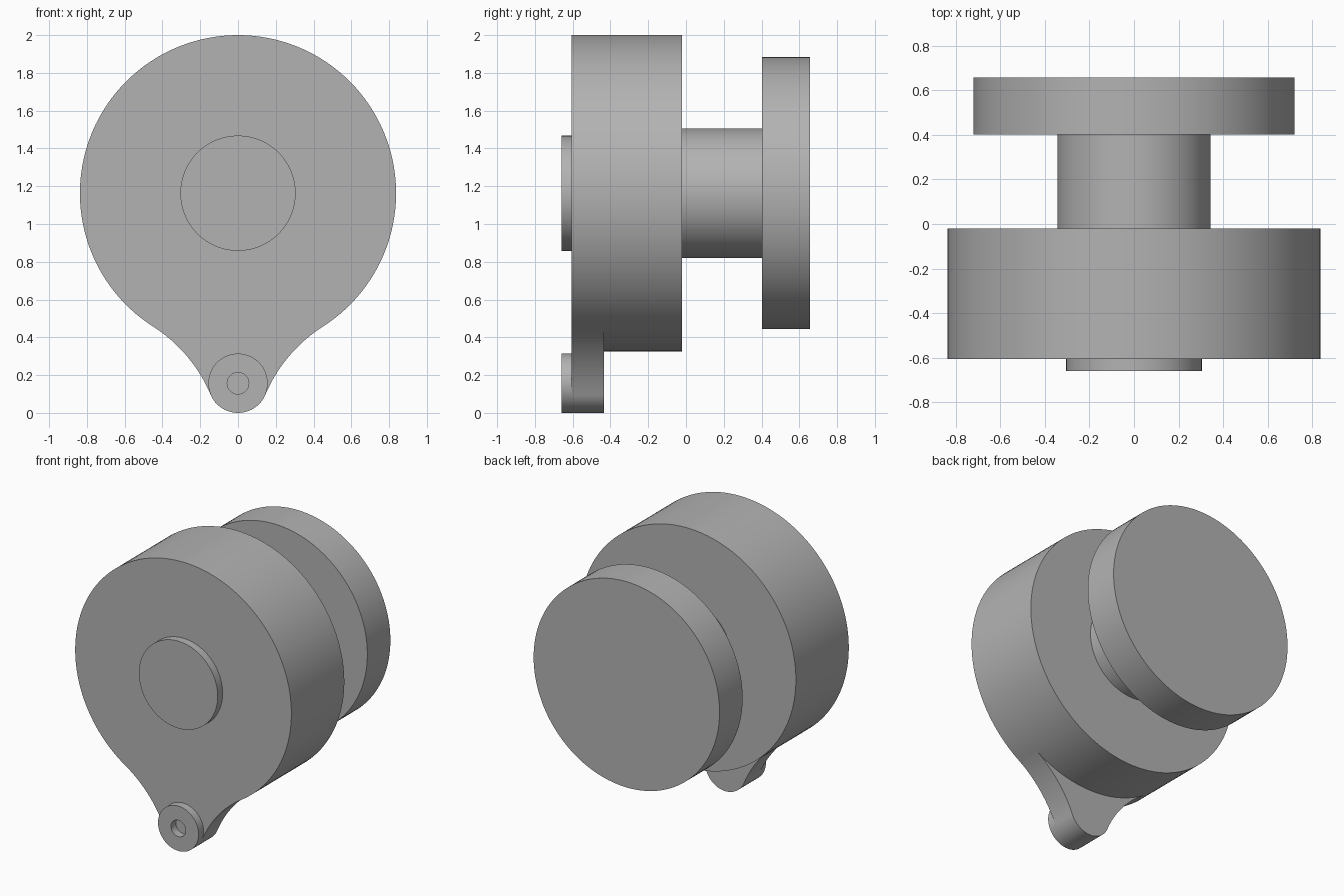
import bpy
import bmesh
from math import atan2, cos, sin, pi, radians

cube = bpy.data.objects.get("Cube")
if cube:
    bpy.data.objects.remove(cube)

grey = bpy.data.materials.new("plain grey")
grey.use_nodes = True
colour = (0.45, 0.45, 0.45, 1)
grey.diffuse_color = colour
grey.node_tree.nodes["Principled BSDF"].inputs["Base Color"].default_value = colour

AXIS_Z = 1.163        # height of the main axis
LUG_Z = 0.157         # height of the lug axis
FRONT, LUG_BACK, DRUM_BACK = -0.605, -0.435, -0.02
DRUM_R, LUG_R = 0.837, 0.157


def finish(bm, name):
    mesh = bpy.data.meshes.new(name)
    bm.to_mesh(mesh)
    bm.free()
    mesh.materials.append(grey)
    obj = bpy.data.objects.new(name, mesh)
    bpy.context.collection.objects.link(obj)
    bpy.ops.object.select_all(action="DESELECT")
    obj.select_set(True)
    bpy.context.view_layer.objects.active = obj
    bpy.ops.object.shade_smooth_by_angle(angle=radians(30))
    return obj


def turned(name, z, profile, cap_back=False, cap_front=False, sides=128):
    """Revolve (radius, y) points, listed back to front, about a y axis."""
    bm = bmesh.new()
    angles = [2 * pi * i / sides for i in range(sides)]
    rings = [[bm.verts.new((r * cos(a), y, z + r * sin(a))) for a in angles]
             for r, y in profile]
    for a, b in zip(rings, rings[1:]):
        for i in range(sides):
            j = (i + 1) % sides
            bm.faces.new((a[i], a[j], b[j], b[i]))
    if cap_back:
        bm.faces.new(rings[0][::-1])
    if cap_front:
        bm.faces.new(rings[-1])
    return finish(bm, name)


def arc(cx, cz, r, start, end, steps):
    return [(cx + r * cos(start + (end - start) * i / steps),
             cz + r * sin(start + (end - start) * i / steps))
            for i in range(steps + 1)]


def drum_with_lug():
    # Blend arcs tangent to both the drum and the lug
    tangent = -atan2(0.843, 0.538)
    span = AXIS_Z - LUG_Z
    lug_gap = DRUM_R - LUG_R
    reach = (span ** 2 - lug_gap ** 2) / (2 * (span * -sin(tangent) - lug_gap))
    blend_r = reach - DRUM_R
    bx, bz = reach * cos(tangent), AXIS_Z + reach * sin(tangent)
    lug_angle = atan2(bz - LUG_Z, bx)

    upper = arc(0, AXIS_Z, DRUM_R, tangent, pi - tangent, 110)
    lower = arc(0, AXIS_Z, DRUM_R, pi - tangent, 2 * pi + tangent, 32)
    right = arc(bx, bz, blend_r, lug_angle + pi, tangent + pi, 24)
    left = [(-x, z) for x, z in reversed(right)]
    tip = arc(0, LUG_Z, LUG_R, -pi - lug_angle, lug_angle, 40)
    lug = left + tip[1:-1] + right

    bm = bmesh.new()
    cache = {}

    def row(points, y):
        verts = []
        for x, z in points:
            key = (round(x, 4), round(y, 4), round(z, 4))
            if key not in cache:
                cache[key] = bm.verts.new((x, y, z))
            verts.append(cache[key])
        return verts

    def wall(points, y0, y1):
        a, b = row(points, y0), row(points, y1)
        for i in range(len(a) - 1):
            bm.faces.new((a[i], a[i + 1], b[i + 1], b[i]))

    # Use exactly the same end points on every outline
    lower[0], lower[-1] = upper[-1], upper[0]
    lug[0], lug[-1] = upper[-1], upper[0]
    wall(upper, FRONT, LUG_BACK)
    wall(upper, LUG_BACK, DRUM_BACK)
    wall(lower, LUG_BACK, DRUM_BACK)
    wall(lug, FRONT, LUG_BACK)
    bm.faces.new(row(upper + lug[1:-1], FRONT))
    bm.faces.new(row(upper + lower[1:-1], DRUM_BACK))
    bm.faces.new(row(lug + lower[-2:0:-1], LUG_BACK))
    bmesh.ops.recalc_face_normals(bm, faces=bm.faces)
    return finish(bm, "drum_with_lug")


drum_with_lug()

# Neck and rear flange on the main axis
turned("neck", AXIS_Z, [(0.343, 0.402), (0.343, DRUM_BACK)])
turned("rear_flange", AXIS_Z, [(0.72, 0.657), (0.72, 0.402)], True, True)

# Raised boss on the drum face, and the ring around the blind hole in the lug
turned("front_boss", AXIS_Z, [(0.305, FRONT), (0.305, -0.66)], cap_front=True)
turned("lug_ring", LUG_Z, [(LUG_R, FRONT), (LUG_R, -0.66), (0.057, -0.66), (0.057, FRONT)],
       sides=96)
